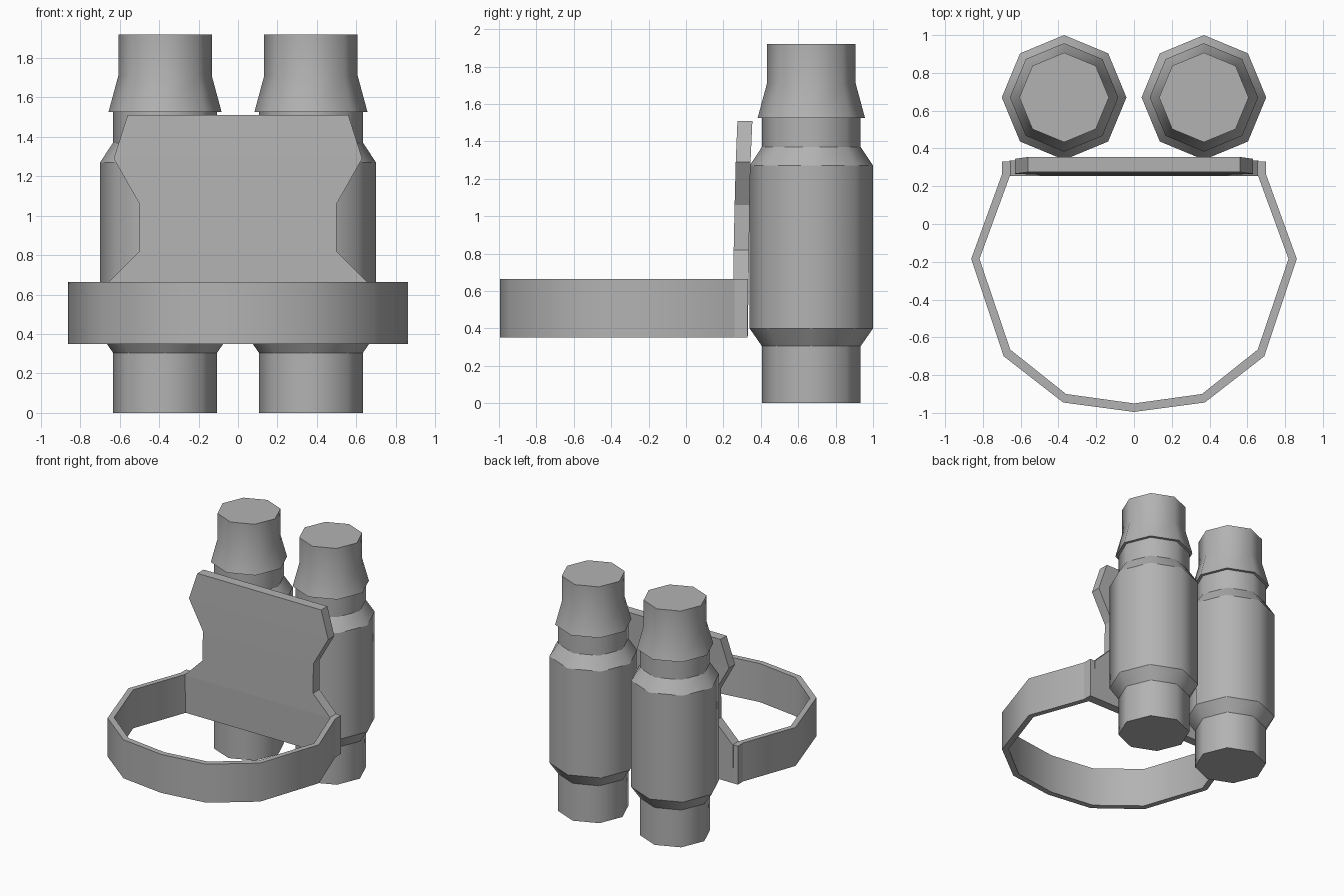
import bpy, bmesh, math

cube = bpy.data.objects.get("Cube")
if cube:
    bpy.data.objects.remove(cube)

GREY = (0.45, 0.45, 0.45, 1)
grey = bpy.data.materials.new("matte grey")
grey.use_nodes = True
grey.diffuse_color = GREY
grey.node_tree.nodes["Principled BSDF"].inputs["Base Color"].default_value = GREY


def finish(name, bm):
    bmesh.ops.recalc_face_normals(bm, faces=bm.faces)
    mesh = bpy.data.meshes.new(name)
    bm.to_mesh(mesh)
    bm.free()
    mesh.materials.append(grey)
    obj = bpy.data.objects.new(name, mesh)
    bpy.context.collection.objects.link(obj)
    return obj


def loft(bm, rings, closed=False):
    """Join equal rings of points with quads; cap the ends unless closed."""
    rows = [[bm.verts.new(p) for p in ring] for ring in rings]
    pairs = list(zip(rows, rows[1:])) + ([(rows[-1], rows[0])] if closed else [])
    sides = []
    for a, b in pairs:
        n = len(a)
        for i in range(n):
            j = (i + 1) % n
            sides.append(bm.faces.new((a[i], a[j], b[j], b[i])))
    if not closed:
        bm.faces.new(rows[0])
        bm.faces.new(rows[-1])
    return rows, sides


def octagon(x, y, r, z):
    angles = [math.tau * i / 8 for i in range(8)]
    return [(x + r * math.cos(a), y + r * math.sin(a), z) for a in angles]


def turned(name, x, y, profile, soft=()):
    """Eight-sided part, smooth around, sharp at every ring not listed as soft."""
    bm = bmesh.new()
    rows, sides = loft(bm, [octagon(x, y, r, z) for r, z in profile])
    for f in sides:
        f.smooth = True
    for k, row in enumerate(rows):
        for i, v in enumerate(row):
            bm.edges.get((v, row[i - 1])).smooth = k in soft
    finish(name, bm)


# Twin tanks with their flared nozzles
TANK = [(.264, 0), (.264, .305), (.33, .40), (.33, 1.27), (.264, 1.37), (.264, 1.54)]
NOZZLE = [(.287, 1.525), (.237, 1.71), (.237, 1.92)]
for side, x in (("left", .37), ("right", -.37)):
    turned(side + "_tank", x, .67, TANK)
    turned(side + "_nozzle", x, .67, NOZZLE, soft=(1,))

# Back plate with a waist: half width, height, front depth, back depth
PLATE = [(.66, .35, .26, .33), (.66, .66, .253, .335), (.50, .82, .255, .337),
         (.50, 1.06, .26, .34), (.63, 1.29, .266, .345), (.56, 1.51, .275, .355)]
bm = bmesh.new()
loft(bm, [[(-w, f, z), (w, f, z), (w, b, z), (-w, b, z)] for w, z, f, b in PLATE])
finish("back_plate", bm)

# Waist strap: outer and inner points of the left half, mirrored to the right
HALF = [((.70, .33), (.655, .33)), ((.70, .26), (.655, .26)),
        ((.862, -.185), (.818, -.185)), ((.69, -.70), (.655, -.665)),
        ((.375, -.945), (.36, -.90)), ((0, -.995), (0, -.95))]
path = HALF + [((-ox, oy), (-ix, iy)) for (ox, oy), (ix, iy) in HALF[-2::-1]]
LOW, HIGH = .35, .665
bm = bmesh.new()
rows, sides = loft(bm, [[(*o, LOW), (*o, HIGH), (*i, HIGH), (*i, LOW)] for o, i in path])
for f in sides:
    f.smooth = True
for row in rows:
    for v in row:
        for e in v.link_edges:
            if e.other_vert(v) not in row:
                e.smooth = False
for row in (rows[1], rows[-2]):
    for i, v in enumerate(row):
        bm.edges.get((v, row[i - 1])).smooth = False
finish("waist_strap", bm)
